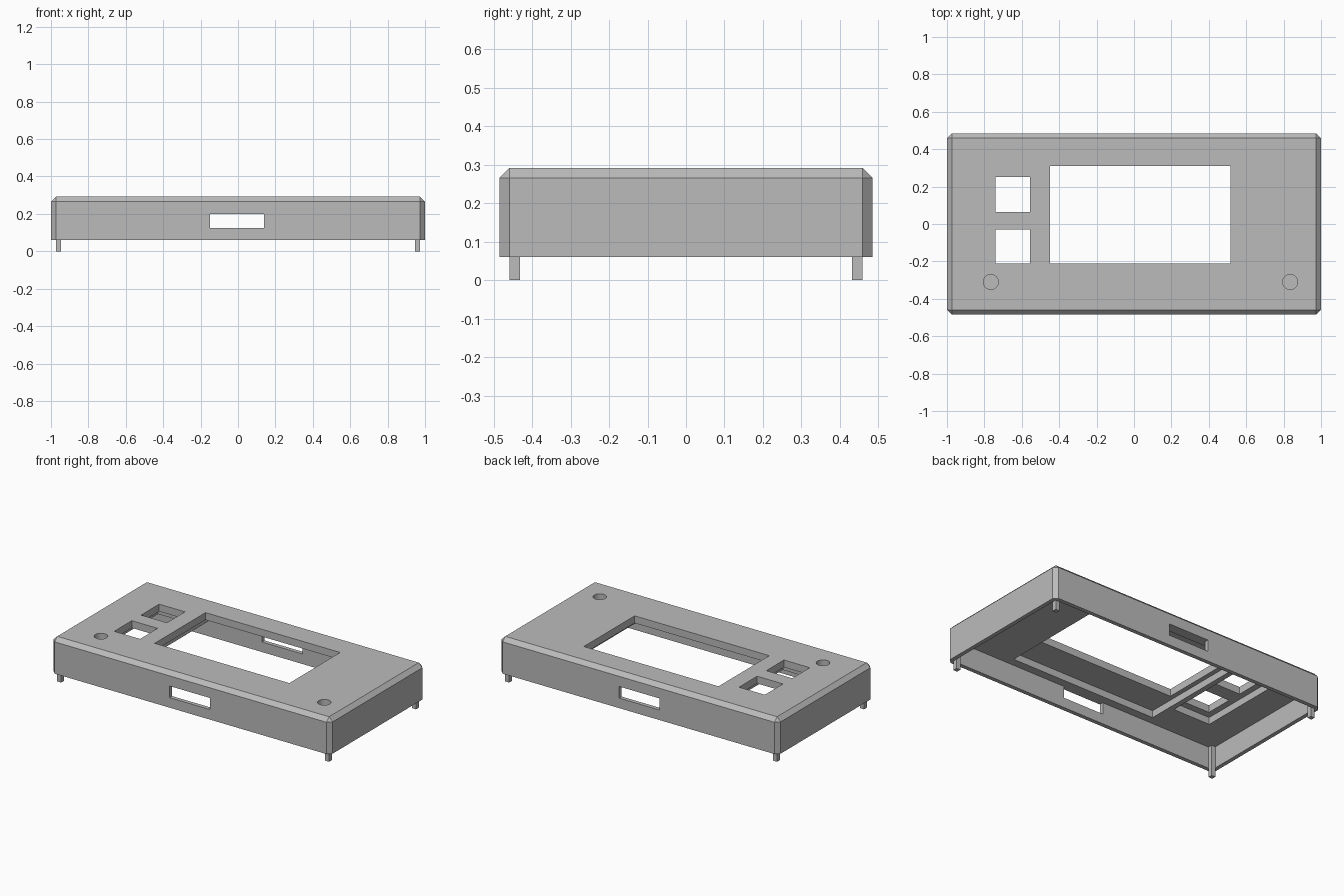
import bpy, bmesh
from mathutils import Vector

cube = bpy.data.objects.get("Cube")
if cube:
    bpy.data.objects.remove(cube, do_unlink=True)

grey = bpy.data.materials.new("light_grey_plastic")
grey.use_nodes = True
colour = (0.5, 0.5, 0.5, 1)
grey.diffuse_color = colour
grey.node_tree.nodes["Principled BSDF"].inputs["Base Color"].default_value = colour

# Main dimensions
HALF_X, HALF_Y = 1.0, 0.485
BOTTOM, CEILING, LEDGE, TOP = 0.06, 0.20, 0.245, 0.292
WALL = 0.026
IN_X, IN_Y = HALF_X - WALL, HALF_Y - WALL


def make_object(name, bm):
    mesh = bpy.data.meshes.new(name)
    bm.to_mesh(mesh)
    bm.free()
    mesh.materials.append(grey)
    obj = bpy.data.objects.new(name, mesh)
    bpy.context.collection.objects.link(obj)
    return obj


def box(name, xs, ys, zs, chamfer=0):
    """Box between pairs of limits, optionally chamfered except at its foot."""
    bm = bmesh.new()
    bmesh.ops.create_cube(bm, size=1)
    limits = (xs, ys, zs)
    for v in bm.verts:
        v.co = Vector([lim[1] if c > 0 else lim[0] for c, lim in zip(v.co, limits)])
    if chamfer:
        edges = [e for e in bm.edges if max(v.co.z for v in e.verts) > zs[0] + chamfer]
        bmesh.ops.bevel(bm, geom=edges, offset=chamfer, segments=1, affect='EDGES')
    return make_object(name, bm)


def cylinder(name, x, y, radius, zs):
    bm = bmesh.new()
    bmesh.ops.create_cone(bm, cap_ends=True, segments=32, radius1=radius,
                          radius2=radius, depth=zs[1] - zs[0])
    bmesh.ops.translate(bm, verts=bm.verts, vec=(x, y, sum(zs) / 2))
    return make_object(name, bm)


def cut(target, cutter):
    """Subtract the cutter, apply the result and discard the cutter."""
    cutter.hide_render = True
    mod = target.modifiers.new("cut", 'BOOLEAN')
    mod.operation = 'DIFFERENCE'
    mod.solver = 'EXACT'
    mod.object = cutter
    bpy.context.view_layer.objects.active = target
    bpy.ops.object.modifier_apply(modifier=mod.name)
    bpy.data.objects.remove(cutter, do_unlink=True)


# Chamfered shell, hollow from below
cover = box("cover_shell", (-HALF_X, HALF_X), (-HALF_Y, HALF_Y), (BOTTOM, TOP), WALL)
cut(cover, box("cavity", (-IN_X, IN_X), (-IN_Y, IN_Y), (0, CEILING)))

# Stepped pockets under the screen and the button windows
pocket_z = (CEILING - 0.05, LEDGE)
cut(cover, box("screen_pocket", (-0.48, 0.565), (-0.405, 0.42), pocket_z))
cut(cover, box("button_pocket", (-0.78, -0.515), (-0.255, 0.295), pocket_z))

# Openings through the top
through = (CEILING - 0.02, TOP + 0.1)
cut(cover, box("screen_opening", (-0.45, 0.515), (-0.21, 0.31), through))
for ys in ((0.065, 0.25), (-0.21, -0.03)):
    cut(cover, box("button_opening", (-0.74, -0.555), ys, through))

# Cable slots in the front and back walls
cut(cover, box("slot", (-0.15, 0.14), (-0.6, 0.6), (0.125, CEILING)))

# Shallow round recesses in the top
for x in (-0.765, 0.835):
    cut(cover, cylinder("round_recess", x, -0.31, 0.04, (TOP - 0.05, TOP + 0.05)))

# Corner pegs running from the ceiling to the ground
PEG = 0.028
for side, sx in (("left", 1), ("right", -1)):
    for end, sy in (("front", -1), ("back", 1)):
        xs = sorted((sx * IN_X, sx * (IN_X - PEG)))
        ys = sorted((sy * IN_Y, sy * (IN_Y - PEG)))
        box(f"{end}_{side}_peg", xs, ys, (0, CEILING))
